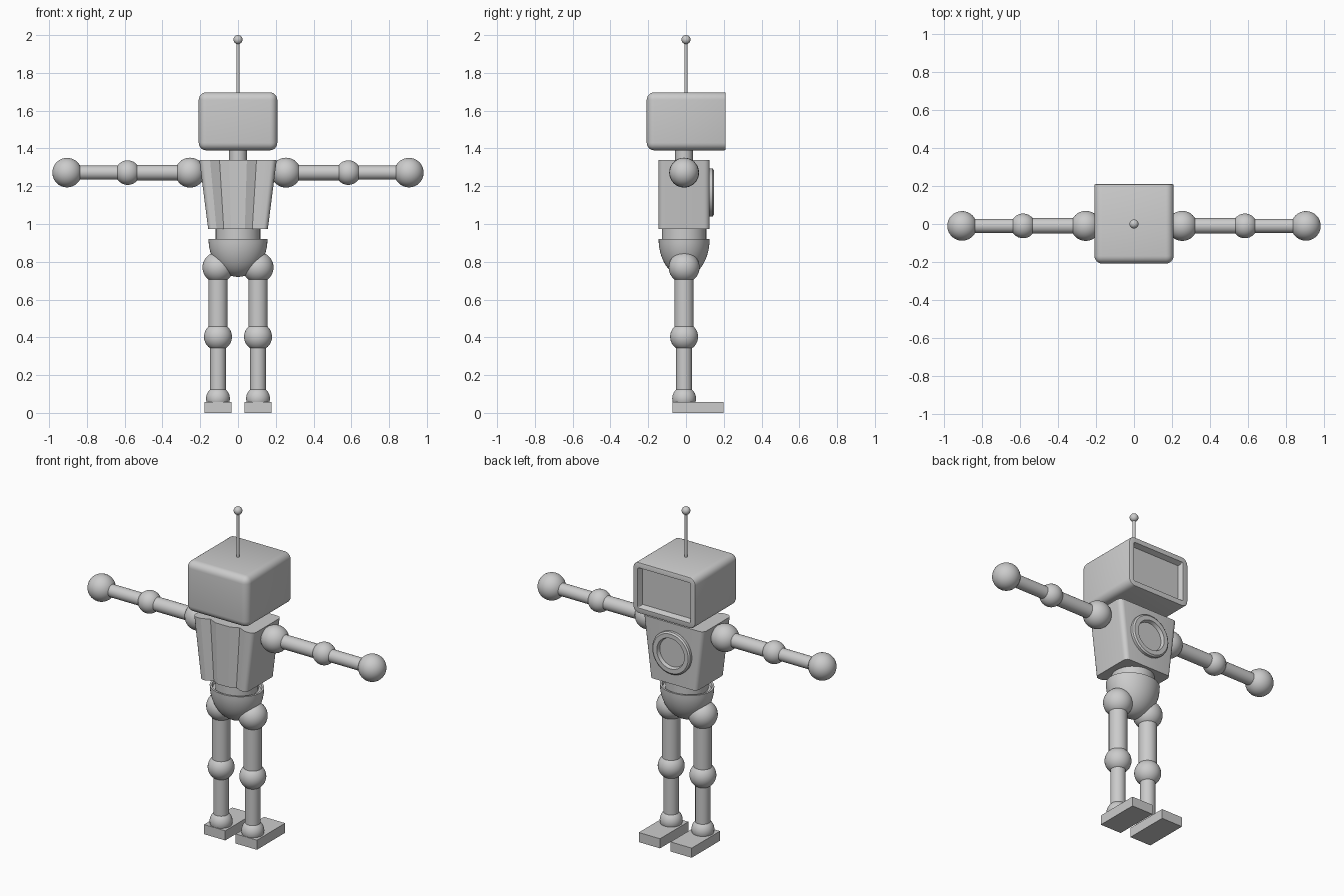
import bpy, bmesh, math
from mathutils import Matrix, Vector

if "Cube" in bpy.data.objects:
    bpy.data.objects.remove(bpy.data.objects["Cube"])

CY = -0.01  # depth of the body axis


def finish(name, bm, angle=35):
    bmesh.ops.recalc_face_normals(bm, faces=bm.faces)
    me = bpy.data.meshes.new(name)
    bm.to_mesh(me)
    bm.free()
    me.shade_smooth()
    me.set_sharp_from_angle(angle=math.radians(angle))
    ob = bpy.data.objects.new(name, me)
    bpy.context.collection.objects.link(ob)
    return ob


def ball(name, pos, r):
    bm = bmesh.new()
    bmesh.ops.create_uvsphere(bm, u_segments=32, v_segments=20, radius=r,
                              matrix=Matrix.Translation(pos))
    return finish(name, bm)


def rod(name, a, b, r):
    a, b = Vector(a), Vector(b)
    d = b - a
    m = Matrix.Translation((a + b) / 2) @ d.to_track_quat('Z', 'Y').to_matrix().to_4x4()
    bm = bmesh.new()
    bmesh.ops.create_cone(bm, cap_ends=True, segments=32, radius1=r, radius2=r,
                          depth=d.length, matrix=m)
    return finish(name, bm)


def box(bm, x, y, z):
    m = Matrix.Translation((sum(x) / 2, sum(y) / 2, sum(z) / 2)) @ Matrix.Diagonal(
        (x[1] - x[0], y[1] - y[0], z[1] - z[0], 1))
    bmesh.ops.create_cube(bm, size=1, matrix=m)


def lathe(name, profile, matrix, steps=48):
    bm = bmesh.new()
    vs = [bm.verts.new((r, 0, z)) for r, z in profile]
    es = [bm.edges.new(p) for p in zip(vs, vs[1:])]
    bmesh.ops.spin(bm, geom=vs + es, cent=(0, 0, 0), axis=(0, 0, 1),
                   angle=math.tau, steps=steps)
    bmesh.ops.remove_doubles(bm, verts=bm.verts, dist=1e-5)
    bmesh.ops.transform(bm, matrix=matrix, verts=bm.verts)
    return finish(name, bm)


# Head: rounded box with a crisp screen side at +y and a recessed screen
bm = bmesh.new()
box(bm, (-0.208, 0.208), (-0.208, 0.21), (1.39, 1.697))
bmesh.ops.bevel(bm, geom=[e for e in bm.edges if min(v.co.y for v in e.verts) < 0],
                offset=0.04, segments=6, profile=0.5, affect='EDGES')
screen = max(bm.faces, key=lambda f: f.calc_center_median().y)
bmesh.ops.bevel(bm, geom=list(screen.edges), offset=0.006, segments=2,
                profile=0.5, affect='EDGES')
bm.normal_update()
screen = max((f for f in bm.faces if f.normal.y > 0.99), key=lambda f: f.calc_area())
bmesh.ops.inset_region(bm, faces=[screen], thickness=0.026)
bmesh.ops.inset_region(bm, faces=[screen], thickness=0.012, depth=-0.03)
finish("head", bm)

# Antenna and neck
rod("antenna_rod", (0, 0, 1.68), (0, 0, 1.97), 0.008)
ball("antenna_tip", (0, 0, 1.976), 0.024)
rod("neck", (0, CY, 1.32), (0, CY, 1.41), 0.047)

# Torso: tapered prism with rounded corners and two vertical grooves at the back
hx, hy, r = 0.205, 0.135, 0.03
half = [(0.047, -hy), (0.098, -hy + 0.022), (0.148, -hy)]
for sy in (-1, 1):
    for i in range(6):
        a = math.radians(18 * i)
        if sy < 0:
            half.append((hx - r + r * math.sin(a), -hy + r - r * math.cos(a)))
        else:
            half.append((hx - r + r * math.cos(a), hy - r + r * math.sin(a)))
plan = half + [(-x, y) for x, y in reversed(half)]
bm = bmesh.new()
low, top = ([bm.verts.new((x * s, y + CY, z)) for x, y in plan]
            for s, z in ((0.77, 0.973), (1, 1.34)))
n = len(plan)
for i in range(n):
    j = (i + 1) % n
    bm.faces.new((low[i], low[j], top[j], top[i]))
bm.faces.new(top)
bm.faces.new(low[::-1])
finish("torso", bm, 22)

# Chest dial on the screen side
lathe("chest_dial", [(0, 0.012), (0.086, 0.012), (0.092, 0.033), (0.118, 0.033),
                     (0.127, 0.026), (0.127, 0)],
      Matrix.Translation((0, 0.115, 1.167)) @ Matrix.Rotation(-math.pi / 2, 4, 'X'))

# Waist and bowl-shaped pelvis
rod("waist", (0, CY, 0.88), (0, CY, 0.98), 0.118)
bowl = [(math.sin(a), -math.cos(a)) for a in (math.pi / 2 * i / 14 for i in range(15))]
bowl[0] = (0, -1)
lathe("pelvis", bowl + [(0.92, 0), (0.88, -0.08), (0, -0.08)],
      Matrix.Translation((0, CY, 0.92)) @ Matrix.Diagonal((0.156, 0.135, 0.2, 1)))

# Arms and legs on both sides
for side, s in (("left", -1), ("right", 1)):
    sh, el, ha = ((s * x, CY, 1.272) for x in (0.254, 0.584, 0.905))
    ball(side + "_shoulder", sh, 0.079)
    rod(side + "_upper_arm", sh, el, 0.041)
    ball(side + "_elbow", el, 0.065)
    rod(side + "_forearm", el, ha, 0.037)
    ball(side + "_hand", ha, 0.078)

    hip, knee, ankle = ((s * 0.106, CY, z) for z in (0.77, 0.403, 0.076))
    ball(side + "_hip", hip, 0.082)
    rod(side + "_thigh", hip, knee, 0.051)
    ball(side + "_knee", knee, 0.074)
    rod(side + "_shin", knee, ankle, 0.042)
    ball(side + "_ankle", ankle, 0.063)
    bm = bmesh.new()
    box(bm, (s * 0.106 - 0.071, s * 0.106 + 0.071), (-0.072, 0.198), (0, 0.058))
    finish(side + "_foot", bm)
